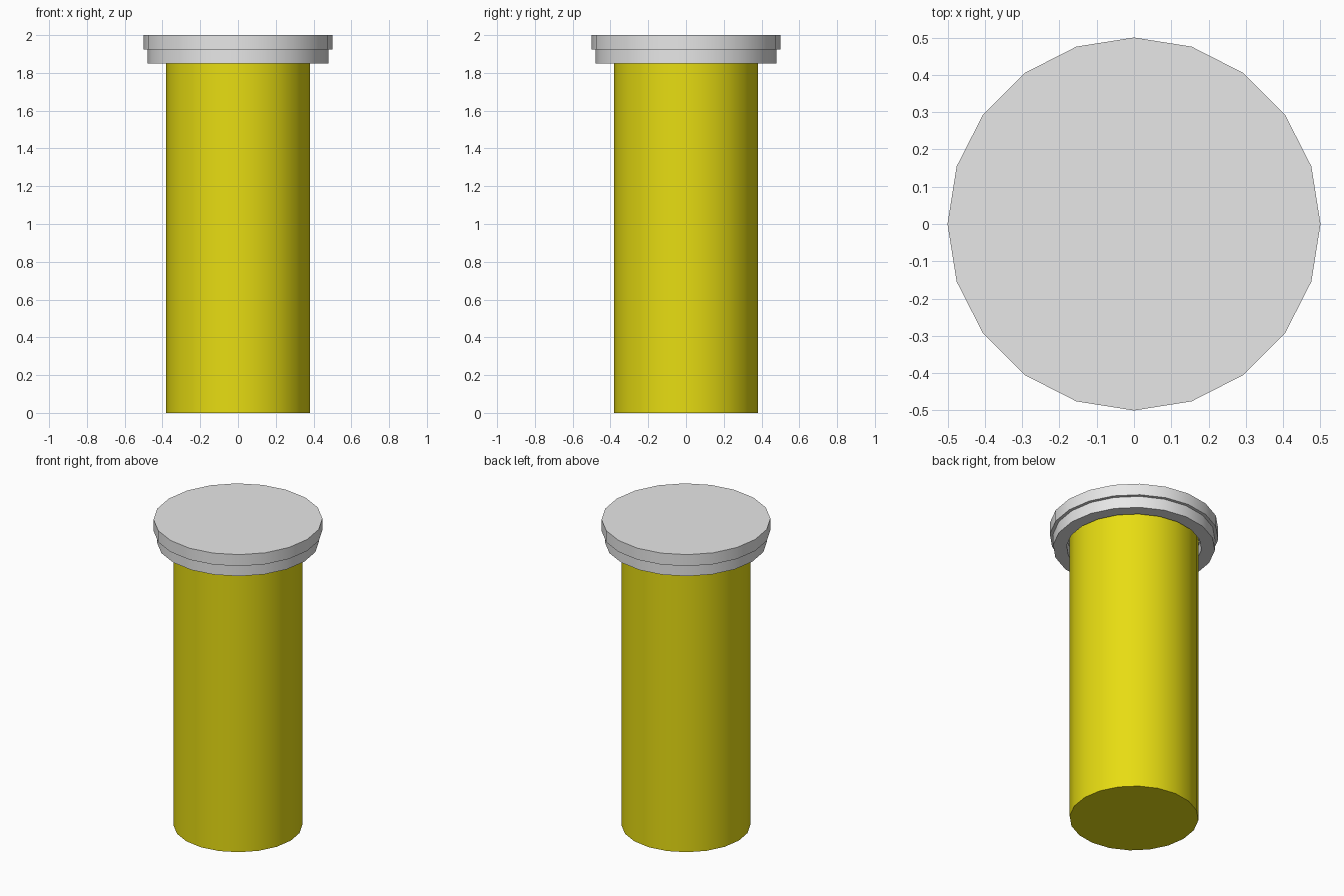
import bpy, bmesh, math

if "Cube" in bpy.data.objects:
    bpy.data.objects.remove(bpy.data.objects["Cube"])

SIDES = 20


def material(name, color):
    m = bpy.data.materials.new(name)
    m.diffuse_color = (*color, 1.0)
    m.use_nodes = True
    m.node_tree.nodes["Principled BSDF"].inputs["Base Color"].default_value = m.diffuse_color
    return m


def lathe(name, profile, mat):
    """Revolve an (r, z) profile about z; points with r = 0 become poles."""
    bm = bmesh.new()
    rings = []
    for r, z in profile:
        n = SIDES if r > 0 else 1
        rings.append([bm.verts.new((r * math.cos(math.tau * i / SIDES),
                                    r * math.sin(math.tau * i / SIDES), z))
                      for i in range(n)])
    for a, b in zip(rings, rings[1:]):
        for i in range(SIDES):
            j = (i + 1) % SIDES
            quad = [a[i % len(a)], a[j % len(a)], b[j % len(b)], b[i % len(b)]]
            bm.faces.new(list(dict.fromkeys(quad)))
    bmesh.ops.recalc_face_normals(bm, faces=bm.faces[:])
    me = bpy.data.meshes.new(name)
    bm.to_mesh(me)
    bm.free()
    me.materials.append(mat)
    ob = bpy.data.objects.new(name, me)
    bpy.context.collection.objects.link(ob)
    bpy.ops.object.select_all(action='DESELECT')
    ob.select_set(True)
    bpy.context.view_layer.objects.active = ob
    bpy.ops.object.shade_smooth_by_angle(angle=math.radians(30))
    return ob


yellow = material("yellow", (0.80, 0.72, 0.006))
grey = material("light_grey", (0.80, 0.80, 0.80))

# Closed cylindrical body, its top hidden inside the cap
lathe("body", [(0, 0), (0.382, 0), (0.382, 1.92), (0, 1.92)], yellow)

# Stepped cap with a narrow recess around the body
lathe("cap", [(0, 2.0), (0.5, 2.0), (0.5, 1.925), (0.48, 1.925), (0.48, 1.85),
              (0.40, 1.85), (0.40, 1.925), (0, 1.925)], grey)
